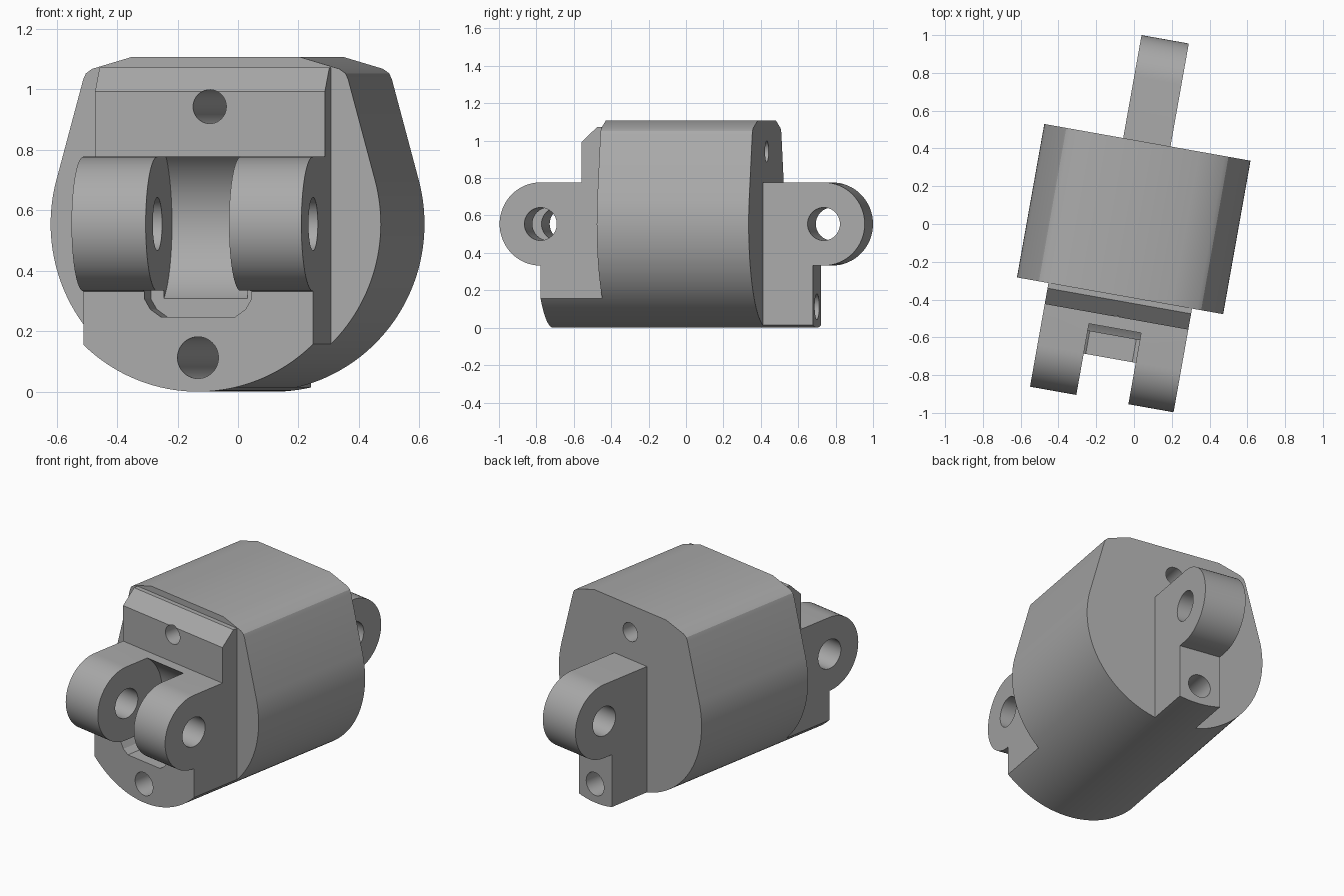
import bpy, bmesh, math
from mathutils import Matrix

if "Cube" in bpy.data.objects:
    bpy.data.objects.remove(bpy.data.objects["Cube"])

CU = -0.006                 # sideways centre line
PIN_Z, PIN_R = 0.557, 0.2225
FRONT_PIN, REAR_PIN = -0.722, 0.769

grey = bpy.data.materials.new("grey")
grey.diffuse_color = (0.4, 0.4, 0.4, 1)
grey.use_nodes = True
grey.node_tree.nodes["Principled BSDF"].inputs["Base Color"].default_value = grey.diffuse_color


def arc(cx, cz, r, a0, a1, n):
    return [(cx + r * math.cos(math.radians(a0 + (a1 - a0) * i / n)),
             cz + r * math.sin(math.radians(a0 + (a1 - a0) * i / n))) for i in range(n + 1)]


def prism(name, profile, axis, lo, hi):
    """Extrude a closed profile (horizontal, z) along x or y."""
    bm = bmesh.new()
    rings = []
    for d in (lo, hi):
        rings.append([bm.verts.new((d, a, z) if axis == "x" else (a, d, z)) for a, z in profile])
    n = len(profile)
    bm.faces.new(rings[0])
    bm.faces.new(rings[1][::-1])
    for i in range(n):
        j = (i + 1) % n
        bm.faces.new((rings[0][i], rings[1][i], rings[1][j], rings[0][j]))
    bmesh.ops.recalc_face_normals(bm, faces=bm.faces)
    me = bpy.data.meshes.new(name)
    bm.to_mesh(me)
    bm.free()
    ob = bpy.data.objects.new(name, me)
    bpy.context.collection.objects.link(ob)
    return ob


def combine(target, other, operation):
    """Apply a boolean and remove the helper."""
    mod = target.modifiers.new("bool", "BOOLEAN")
    mod.operation, mod.object, mod.solver = operation, other, "EXACT"
    dg = bpy.context.evaluated_depsgraph_get()
    me = bpy.data.meshes.new_from_object(target.evaluated_get(dg))
    target.modifiers.clear()
    target.data = me
    bpy.data.objects.remove(other)


def cut_hole(target, axis, c, z, r, lo, hi):
    circle = arc(c, z, r, 0, 360, 40)[:-1]
    combine(target, prism("hole_cutter", circle, axis, lo, hi), "DIFFERENCE")


# central body slab
link = prism("hinged_link", [(-1, -0.5), (1, -0.5), (1, 1.5), (-1, 1.5)], "y", -0.387, 0.438)

# front block with chamfered top and rounded hinge end
front = [(-0.2, 1.075), (-0.415, 1.075), (-0.5, 0.995), (-0.5, 0.78)]
front += arc(FRONT_PIN, PIN_Z, PIN_R, 90, 270, 32)
front += [(FRONT_PIN, -0.3), (-0.2, -0.3)]
combine(link, prism("front_block", front, "x", -0.391, 0.381), "UNION")

# rear tongue with rounded hinge end
rear = [(0.2, -0.3), (0.71, -0.3), (0.71, PIN_Z - PIN_R)]
rear += arc(REAR_PIN, PIN_Z, PIN_R, -90, 90, 32) + [(0.2, PIN_Z + PIN_R)]
combine(link, prism("rear_tongue", rear, "x", -0.136, 0.118), "UNION")

# trim everything to the rounded outline
half = [(0.445, 1.035), (0.436, 1.055), (0.415, 1.07), (0.28, 1.11)]
outline = [(CU - x, z) for x, z in reversed(half)]
outline += arc(CU, PIN_Z, 0.5545, 165, 375, 96)
outline += [(CU + x, z) for x, z in half]
combine(link, prism("outline_cutter", outline, "y", -1.5, 1.5), "INTERSECT")

# clearance between the front lugs, and the pocket below it
clearance = arc(FRONT_PIN, PIN_Z, 0.275, 0, 360, 64)[:-1]
combine(link, prism("clearance_cutter", clearance, "x", -0.142, 0.138), "DIFFERENCE")
pocket = [(-0.125, 0.25), (0.125, 0.25), (0.16, 0.275), (0.18, 0.31), (0.18, 0.337),
          (-0.18, 0.337), (-0.18, 0.31), (-0.16, 0.275)]
pocket = [(CU + x, z) for x, z in pocket]
combine(link, prism("pocket_cutter", pocket, "y", -0.9, -0.6), "DIFFERENCE")

# hinge pin holes and the two lengthwise cord holes
cut_hole(link, "x", FRONT_PIN, PIN_Z, 0.088, -1, 1)
cut_hole(link, "x", REAR_PIN, PIN_Z, 0.088, -1, 1)
cut_hole(link, "y", CU, 0.945, 0.056, -1.2, 1.2)
cut_hole(link, "y", CU, 0.115, 0.069, -1.2, 1.2)

# turn slightly and set on the ground
link.data.transform(Matrix.Rotation(math.radians(-10.1), 4, "Z"))
low = min(v.co.z for v in link.data.vertices)
link.data.transform(Matrix.Translation((0, 0, -low)))
link.data.materials.clear()
link.data.materials.append(grey)
bpy.context.view_layer.objects.active = link
link.select_set(True)
bpy.ops.object.shade_smooth_by_angle(angle=math.radians(20))
